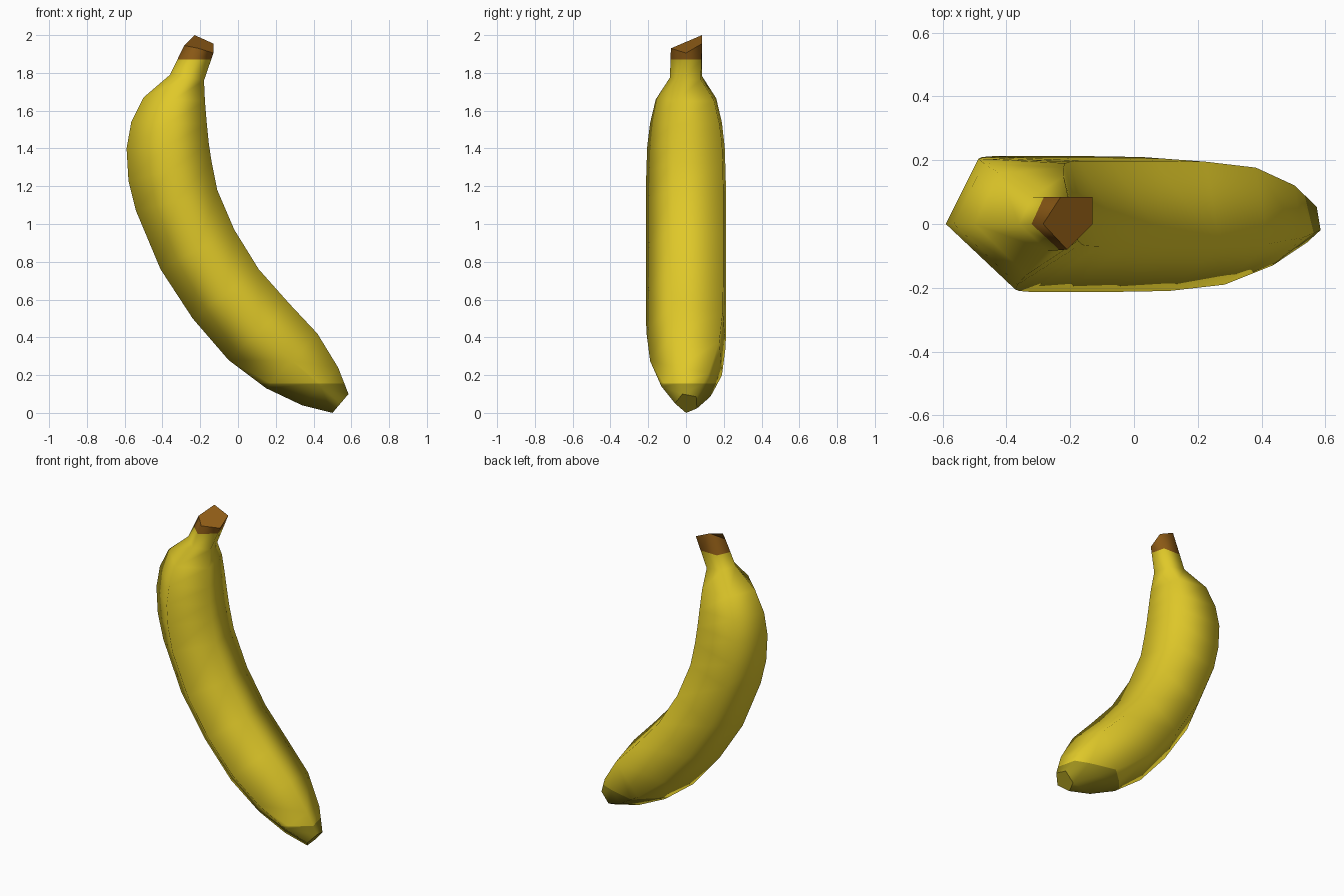
import bpy, bmesh
from mathutils import Vector

if "Cube" in bpy.data.objects:
    bpy.data.objects.remove(bpy.data.objects["Cube"])

def material(name, rgb):
    m = bpy.data.materials.new(name)
    m.diffuse_color = (*rgb, 1)
    m.use_nodes = True
    m.node_tree.nodes["Principled BSDF"].inputs["Base Color"].default_value = m.diffuse_color
    return m

# Five-sided section: u runs from outer curve (-1) to inner curve (+1), v across
SECTION = [(-1, 0), (-0.53, 1), (0.72, 0.93), (1, -0.33), (0, -1)]

# Rings along the fruit: outer x, z, inner x, z, half width
RINGS = [
    (-.36, 1.79, -.18, 1.76, .085), (-.50, 1.67, -.175, 1.65, .16),
    (-.565, 1.54, -.165, 1.53, .19), (-.59, 1.40, -.155, 1.43, .205),
    (-.58, 1.23, -.14, 1.33, .21), (-.54, 1.07, -.11, 1.18, .213),
    (-.41, .76, -.02, .97, .213), (-.24, .50, .11, .76, .213),
    (-.05, .28, .27, .58, .21), (.15, .13, .42, .42, .19),
    (.34, .04, .53, .24, .13), (.50, 0, .585, .10, .058)]

# Crooked cut end of the stem
STEM_END = [(-.285, 0, 1.945), (-.23, .085, 2.0), (-.13, .085, 1.955),
            (-.13, 0, 1.905), (-.21, -.08, 1.93)]

def ring_points(ox, oz, ix, iz, h):
    o, i = Vector((ox, 0, oz)), Vector((ix, 0, iz))
    return [o.lerp(i, (u + 1) / 2) + Vector((0, v * h, 0)) for u, v in SECTION]

bm = bmesh.new()
loops = [[bm.verts.new(p) for p in pts]
         for pts in [STEM_END] + [ring_points(*r) for r in RINGS]]
n = len(SECTION)
for a, b in zip(loops, loops[1:]):
    for k in range(n):
        j = (k + 1) % n
        bm.faces.new((a[k], a[j], b[j], b[k])).smooth = True

# Flat end caps with crisp rims
for loop in (loops[0], loops[-1]):
    cap = bm.faces.new(loop)
    for e in cap.edges:
        e.smooth = False

# Cut the colour boundaries at the stem and blossom tip
STEM_Z, TIP_Z = 1.87, 0.155
for z in (STEM_Z, TIP_Z):
    bmesh.ops.bisect_plane(bm, geom=bm.verts[:] + bm.edges[:] + bm.faces[:],
                           plane_co=(0, 0, z), plane_no=(0, 0, 1), dist=1e-5)
bmesh.ops.recalc_face_normals(bm, faces=bm.faces[:])
for f in bm.faces:
    z = f.calc_center_median().z
    f.material_index = 1 if z > STEM_Z else 2 if z < TIP_Z else 0

mesh = bpy.data.meshes.new("banana")
bm.to_mesh(mesh)
bm.free()
mesh.materials.append(material("banana yellow", (.74, .58, .022)))
mesh.materials.append(material("stem brown", (.27, .105, .008)))
mesh.materials.append(material("tip olive", (.33, .27, .012)))
bpy.context.collection.objects.link(bpy.data.objects.new("banana", mesh))
